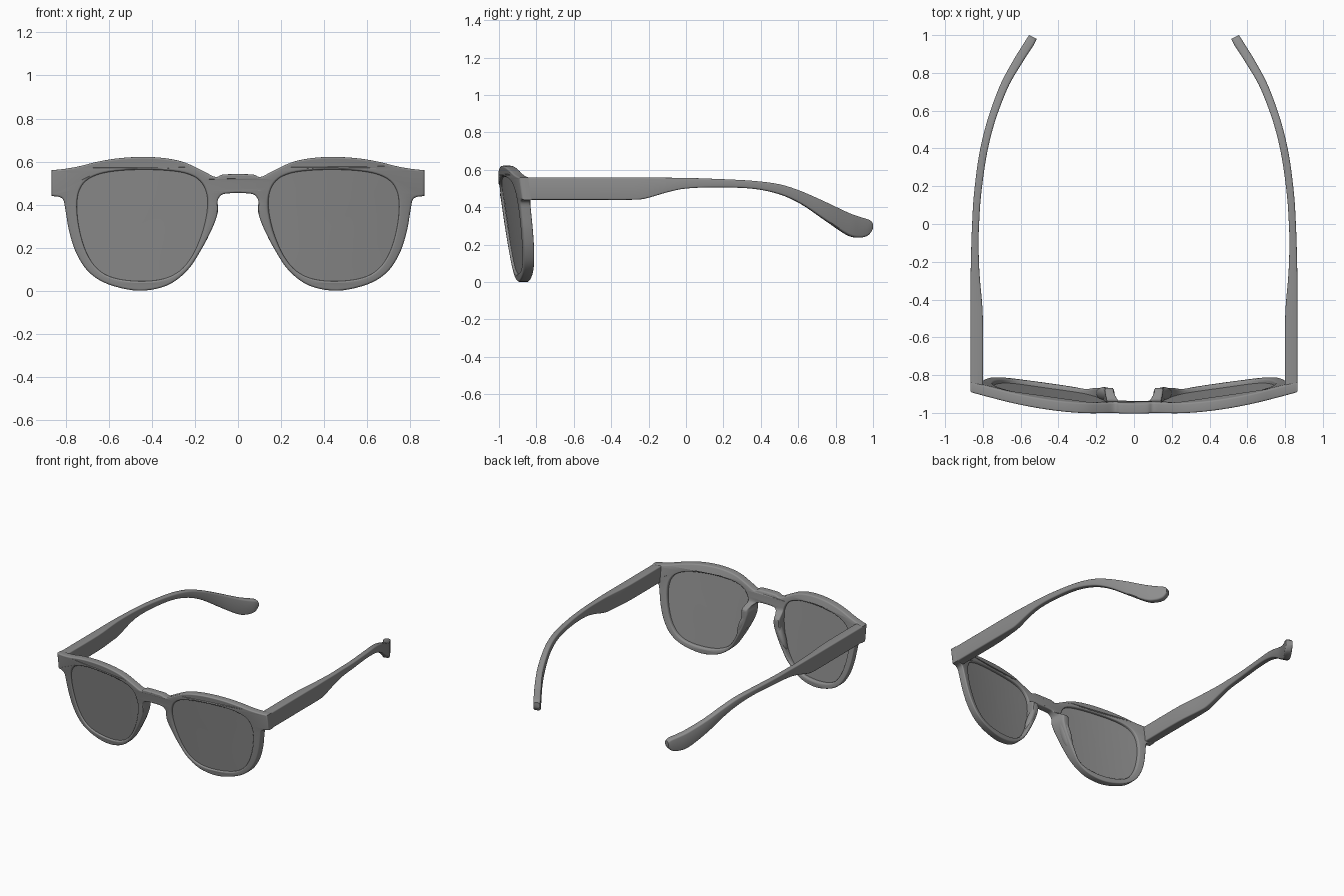
import bpy, bmesh, math
from mathutils import Vector, Matrix

if "Cube" in bpy.data.objects:
    bpy.data.objects.remove(bpy.data.objects["Cube"])

# Dark grey plastic shared by every part
grey = bpy.data.materials.new("dark_grey")
grey.diffuse_color = (0.27, 0.27, 0.27, 1)
grey.use_nodes = True
grey.node_tree.nodes["Principled BSDF"].inputs["Base Color"].default_value = grey.diffuse_color


def smooth(pts, n=5, closed=False):
    """Catmull-Rom resampling of points of any dimension."""
    p = [Vector(q) for q in pts]
    k = len(p)
    get = (lambda i: p[i % k]) if closed else (lambda i: p[max(0, min(k - 1, i))])
    out = []
    for i in range(k if closed else k - 1):
        a, b, c, d = (get(i + j) for j in (-1, 0, 1, 2))
        for s in range(n):
            t = s / n
            out.append(0.5 * (2 * b + (c - a) * t + (2 * a - 5 * b + 4 * c - d) * t * t
                              + (3 * b - a - 3 * c + d) * t ** 3))
    return out if closed else out + [p[-1]]


def ramp(v, lo, hi):
    t = max(0, min(1, (v - lo) / (hi - lo)))
    return t * t * (3 - 2 * t)


def front_y(x, z):
    """Wrapped and tilted front surface."""
    return -1.013 + 0.14 * (0.6 - z) + 0.155 * x * x


def add_mesh(name, bm):
    bmesh.ops.recalc_face_normals(bm, faces=bm.faces)
    me = bpy.data.meshes.new(name)
    bm.to_mesh(me)
    bm.free()
    me.materials.clear()
    me.materials.append(grey)
    ob = bpy.data.objects.new(name, me)
    bpy.context.collection.objects.link(ob)
    bpy.ops.object.select_all(action='DESELECT')
    ob.select_set(True)
    bpy.context.view_layer.objects.active = ob
    bpy.ops.object.shade_smooth_by_angle(angle=math.radians(35))


def loft(name, rings):
    bm = bmesh.new()
    vs = [[bm.verts.new(c) for c in r] for r in rings]
    m = len(vs[0])
    for a, b in zip(vs, vs[1:]):
        for i in range(m):
            j = (i + 1) % m
            bm.faces.new((a[i], a[j], b[j], b[i]))
    bm.faces.new(vs[0])
    bm.faces.new(vs[-1])
    bmesh.ops.remove_doubles(bm, verts=bm.verts, dist=1e-5)
    add_mesh(name, bm)


# Right half of the front outline: brow, then end piece down to the bridge underside
brow = [(0, .542), (.07, .54), (.105, .529), (.165, .558), (.25, .597), (.34, .616),
        (.44, .622), (.55, .616), (.65, .6), (.73, .58), (.8, .567), (.865, .56)]
lower = [(.865, .44), (.83, .436), (.81, .42), (.8, .37), (.782, .27), (.748, .17),
         (.69, .085), (.6, .03), (.46, .001), (.33, .025), (.235, .095), (.17, .19),
         (.12, .285), (.095, .35), (.09, .385), (.092, .42), (.075, .446), (.04, .453), (0, .454)]
half = smooth(brow) + smooth(lower)
outline = half + [Vector((-p.x, p.y)) for p in reversed(half[1:-1])]

# Lens opening
opening = smooth([(.14, .40), (.145, .45), (.167, .5), (.215, .536), (.3, .556), (.45, .563),
                  (.6, .552), (.69, .522), (.735, .47), (.748, .39), (.735, .28), (.702, .175),
                  (.65, .1), (.575, .06), (.46, .045), (.35, .055), (.27, .093), (.21, .165),
                  (.168, .26), (.147, .34)], 4, True)

# Front frame: filled curve with two holes, then wrapped onto the front surface
THICK, BEV = 0.056, 0.009
cu = bpy.data.curves.new("front_frame", 'CURVE')
cu.dimensions = '2D'
cu.fill_mode = 'BOTH'
cu.extrude = THICK / 2 - BEV
cu.bevel_depth = BEV
cu.bevel_resolution = 3
cu.offset = -BEV
for loop in (outline, opening, [Vector((-p.x, p.y)) for p in opening]):
    sp = cu.splines.new('POLY')
    sp.points.add(len(loop) - 1)
    for q, p in zip(sp.points, loop):
        q.co = (p.x, p.y, 0, 1)
    sp.use_cyclic_u = True
tmp = bpy.data.objects.new("frame_curve", cu)
bpy.context.collection.objects.link(tmp)
bpy.context.view_layer.update()
me = bpy.data.meshes.new_from_object(tmp.evaluated_get(bpy.context.evaluated_depsgraph_get()))
bpy.data.objects.remove(tmp)
bm = bmesh.new()
bm.from_mesh(me)
bmesh.ops.remove_doubles(bm, verts=bm.verts, dist=1e-5)
bm.normal_update()
# even out the flat triangles so they bend cleanly
flat = [f for f in bm.faces if abs(f.normal.z) > .999]
flat_set = set(flat)
inner = [e for e in bm.edges if len(e.link_faces) == 2 and all(f in flat_set for f in e.link_faces)]
bmesh.ops.beautify_fill(bm, faces=flat, edges=inner, method='ANGLE')
for v in bm.verts:
    x, z, d = v.co
    y0 = front_y(x, z)
    # the rim thickens backwards beside the nose
    push = max(0, -.868 - y0 - THICK) * ramp(-z, -.45, -.40) * ramp(-abs(x), -.28, -.2)
    t = .5 - d / THICK
    v.co = (x + math.copysign(.3 * push * t, x), y0 + t * (THICK + push), z)
add_mesh("front_frame", bm)

# Temple stations: y, outer x, inner x, top z, bottom z
temple = smooth([(-.86, .865, .80, .56, .44), (-.5, .865, .80, .56, .44), (-.3, .865, .815, .56, .44),
                 (-.22, .864, .82, .56, .446), (-.1, .861, .823, .558, .48), (0, .857, .82, .557, .5),
                 (.15, .848, .81, .552, .506), (.35, .823, .783, .542, .5), (.5, .79, .75, .523, .47),
                 (.62, .753, .712, .485, .417), (.75, .702, .66, .428, .33), (.87, .637, .592, .372, .252),
                 (.93, .6, .555, .35, .238), (.97, .575, .53, .338, .245), (.99, .562, .52, .33, .262),
                 (1, .555, .515, .318, .28)], 4)


def temple_ring(st, side):
    y, xo, xi, zt, zb = st
    hx, hz = (xo - xi) / 2, (zt - zb) / 2
    r = min(.008 + .004 * max(0, y), hx * .9, hz * .9)
    ring = []
    for k, (sx, sz) in enumerate(((1, 1), (-1, 1), (-1, -1), (1, -1))):
        for s in range(4):
            a = math.pi / 2 * (k + s / 3)
            x = (xo + xi) / 2 + sx * (hx - r) + r * math.cos(a)
            z = (zt + zb) / 2 + sz * (hz - r) + r * math.sin(a)
            ring.append((side * x, y - (xo - x) * .5 * max(0, y) ** 2, z))
    return ring


for side, word in ((1, "right"), (-1, "left")):
    loft(word + "_temple", [temple_ring(st, side) for st in temple])

    # Lens: concentric rings on the front and back faces
    c = Vector((.45, .31))
    steps = [.02, .25, .5, .75, 1.02]
    rings = []
    for s, d in [(s, .013) for s in steps] + [(s, .034) for s in reversed(steps)]:
        pts = [c + (p - c) * s for p in opening]
        rings.append([(side * p.x, front_y(p.x, p.y) + d, p.y) for p in pts])
    loft(word + "_lens", rings)

    # Nose pad: flattened lobe following the inner rim
    bm = bmesh.new()
    bmesh.ops.create_uvsphere(bm, u_segments=24, v_segments=16, radius=1)
    mat = (Matrix.Translation((side * .152, -.9, .29)) @ Matrix.Rotation(-.37 * side, 4, 'Y')
           @ Matrix.Rotation(-.4 * side, 4, 'Z') @ Matrix.Diagonal((.026, .038, .115, 1)))
    bmesh.ops.transform(bm, matrix=mat, verts=bm.verts)
    add_mesh(word + "_nose_pad", bm)
